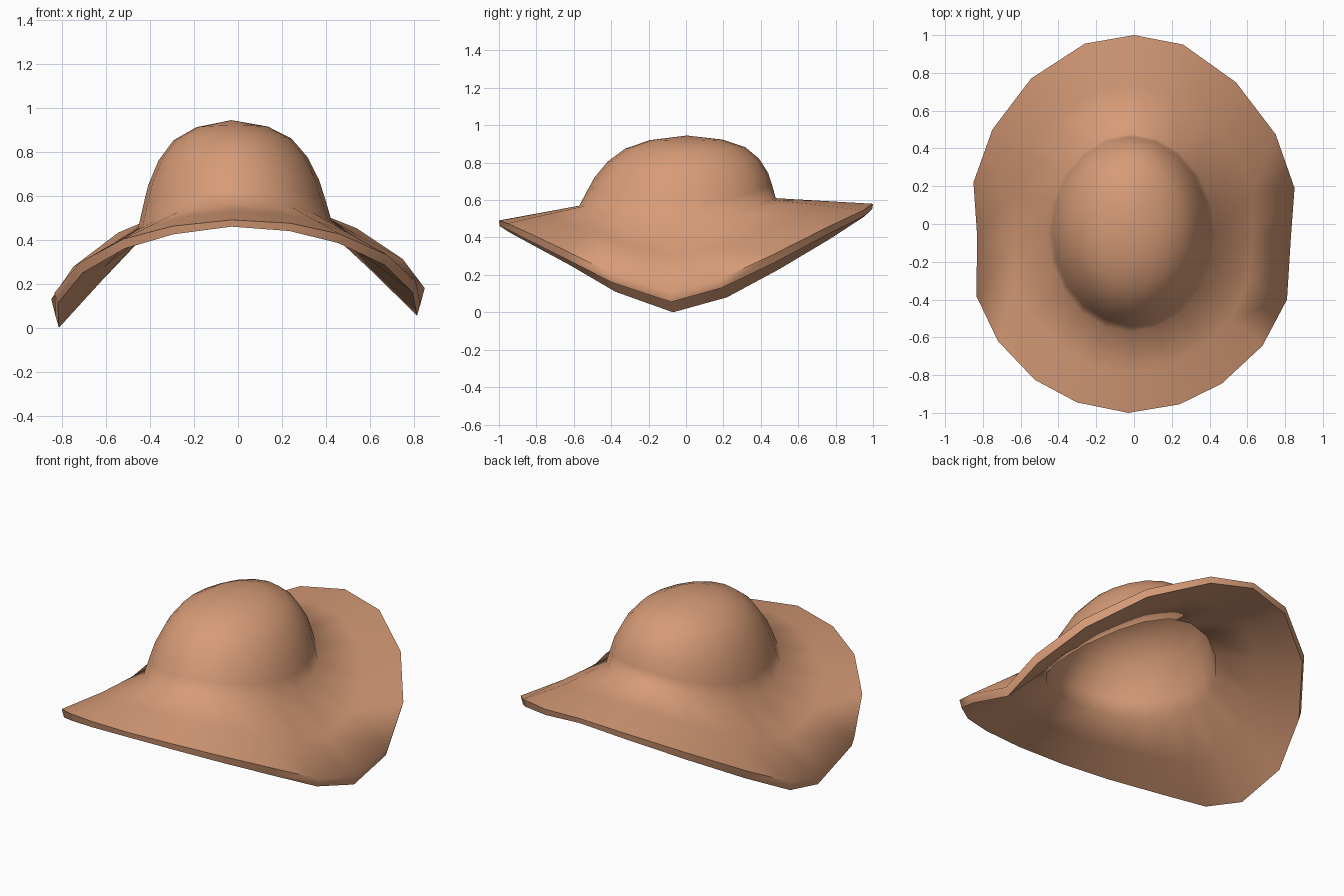
import bpy, bmesh, math

if "Cube" in bpy.data.objects:
    bpy.data.objects.remove(bpy.data.objects["Cube"])

N = 20
# Brim edge, from the back round by the right side: x, y, underside z
EDGE = [(0, 1, .55), (.26, .95, .51), (.54, .75, .41), (.75, .475, .265), (.85, .19, .13),
        (.83, -.08, .055), (.81, -.40, .16), (.68, -.645, .285), (.465, -.845, .385), (.24, -.955, .44),
        (-.03, -1, .46), (-.30, -.945, .425), (-.525, -.825, .36), (-.72, -.62, .25), (-.835, -.38, .11),
        (-.83, -.07, 0), (-.85, .22, .08), (-.75, .50, .23), (-.545, .77, .39), (-.26, .955, .51)]
# Crown profile: radius fraction, height fraction
CROWN = [(1, 0), (.945, .2), (.885, .4), (.77, .63), (.61, .815), (.37, .935)]


def crown_ring(r, h, shrink, drop):
    """Oval ring whose base dips at the sides and rises at front and back."""
    pts = []
    for i in range(N):
        a = math.pi / 2 - 2 * math.pi * i / N
        c, s = math.cos(a), math.sin(a)
        base = .47 + .02 * c + (.12 + .02 * s) * s * s - drop
        top = .945 - .03 * (drop > 0)
        pts.append((-.015 - .012 * h + .44 * r * shrink * c,
                    -.045 + .05 * h + .525 * r * shrink * s,
                    base + (top - base) * h))
    return pts


def shell(bm, edge, shrink, drop, top):
    """One skin of the hat, from the brim edge up to the crown tip."""
    rings = [edge]
    base = crown_ring(1, 0, shrink, drop)
    rings.append([tuple((p + q) / 2 for p, q in zip(e, b)) for e, b in zip(edge, base)])
    rings += [crown_ring(r, h, shrink, drop) for r, h in CROWN]
    rings = [[bm.verts.new(p) for p in ring] for ring in rings]
    for lo, hi in zip(rings, rings[1:]):
        for i in range(N):
            j = (i + 1) % N
            bm.faces.new((lo[i], lo[j], hi[j], hi[i]))
    tip = bm.verts.new((-.03, .005, top))
    for i in range(N):
        bm.faces.new((rings[-1][i], rings[-1][(i + 1) % N], tip))
    return rings[0]


bm = bmesh.new()
# Outer skin, thicker upright at the steep sides
outer = shell(bm, [(x, y, z + .03 + .02 * abs(x) / .85) for x, y, z in EDGE], 1, 0, .945)
# Inner skin
inner = shell(bm, [(x * .982, y * .995, z) for x, y, z in EDGE], .96, .035, .915)
# Rim joining both skins
for i in range(N):
    j = (i + 1) % N
    bm.faces.new((outer[i], outer[j], inner[j], inner[i]))
bmesh.ops.recalc_face_normals(bm, faces=bm.faces)

mesh = bpy.data.meshes.new("hat")
bm.to_mesh(mesh)
bm.free()
hat = bpy.data.objects.new("hat", mesh)
bpy.context.collection.objects.link(hat)

# Tan leather colour
mat = bpy.data.materials.new("tan")
mat.diffuse_color = (.68, .33, .185, 1)
mat.use_nodes = True
mat.node_tree.nodes["Principled BSDF"].inputs["Base Color"].default_value = mat.diffuse_color
mesh.materials.append(mat)

bpy.context.view_layer.objects.active = hat
hat.select_set(True)
bpy.ops.object.shade_smooth_by_angle(angle=math.radians(70))
